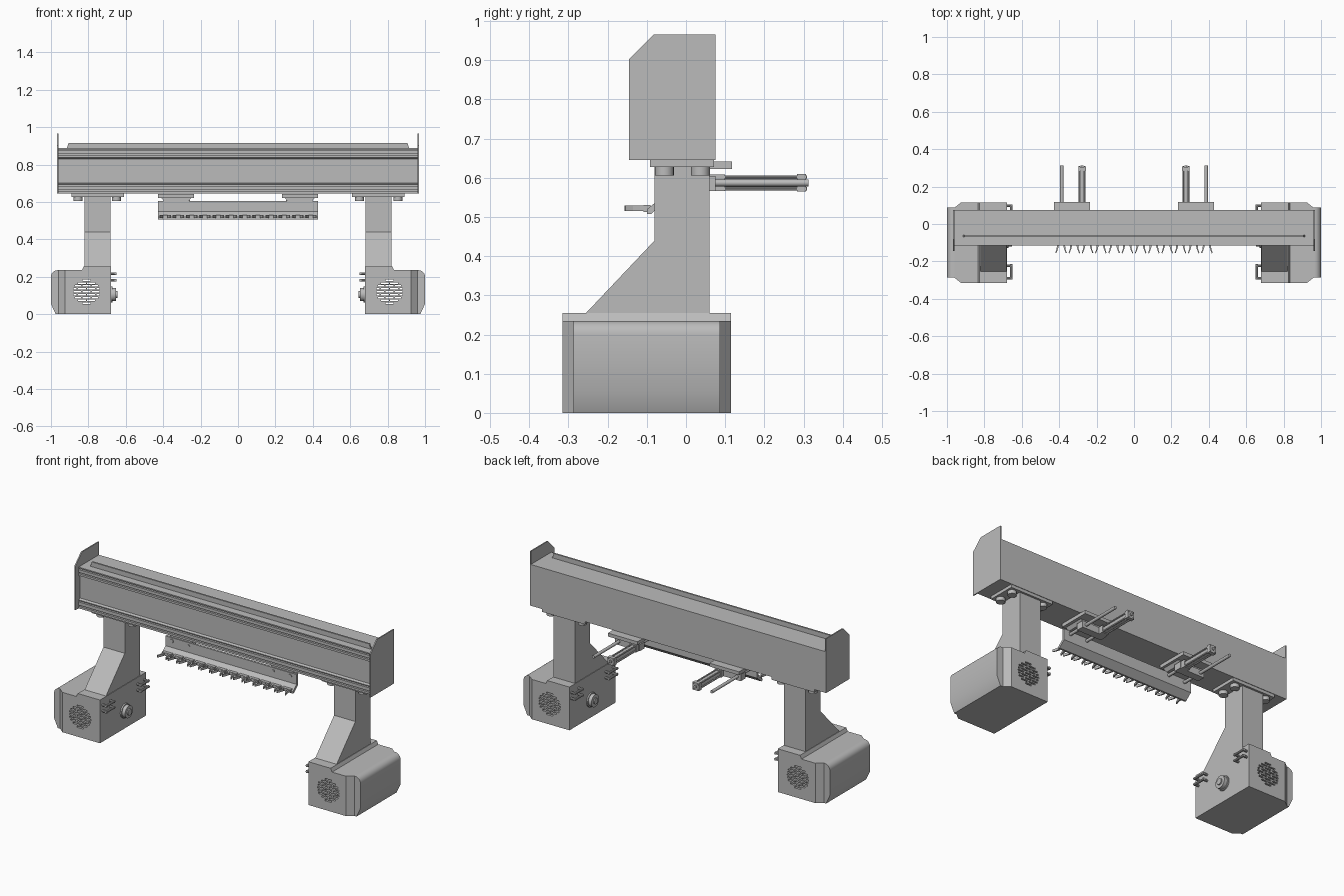
import bpy, bmesh, math
from mathutils import Matrix, Vector

cube = bpy.data.objects.get("Cube")
if cube:
    bpy.data.objects.remove(cube, do_unlink=True)

grey = bpy.data.materials.new("light_grey")
grey.use_nodes = True
grey.diffuse_color = (0.5, 0.5, 0.5, 1)
grey.node_tree.nodes["Principled BSDF"].inputs["Base Color"].default_value = (0.5, 0.5, 0.5, 1)


def finish(name, bm, smooth=False):
    bmesh.ops.recalc_face_normals(bm, faces=bm.faces[:])
    me = bpy.data.meshes.new(name)
    bm.to_mesh(me)
    bm.free()
    me.materials.append(grey)
    ob = bpy.data.objects.new(name, me)
    bpy.context.collection.objects.link(ob)
    if smooth:
        select(ob)
        bpy.ops.object.shade_smooth_by_angle(angle=math.radians(35))
    return ob


def select(ob):
    bpy.ops.object.select_all(action='DESELECT')
    ob.select_set(True)
    bpy.context.view_layer.objects.active = ob


def add_prism(bm, pts, axis, lo, hi):
    """Extrude a 2D outline along an axis; outline uses the other two axes in order."""
    def place(p, t):
        c = list(p)
        c.insert(axis, t)
        return bm.verts.new(c)
    a = [place(p, lo) for p in pts]
    b = [place(p, hi) for p in pts]
    bm.faces.new(a)
    bm.faces.new(b[::-1])
    for i in range(len(pts)):
        j = (i + 1) % len(pts)
        bm.faces.new((a[i], b[i], b[j], a[j]))


def prism(name, pts, axis, lo, hi, smooth=False):
    bm = bmesh.new()
    add_prism(bm, pts, axis, lo, hi)
    return finish(name, bm, smooth)


def add_box(bm, x0, x1, y0, y1, z0, z1):
    add_prism(bm, [(x0, y0), (x1, y0), (x1, y1), (x0, y1)], 2, z0, z1)


def box(name, *dims):
    bm = bmesh.new()
    add_box(bm, *dims)
    return finish(name, bm)


def add_rod(bm, p, q, r, n=16):
    p, q = Vector(p), Vector(q)
    rot = (q - p).to_track_quat('Z', 'Y').to_matrix().to_4x4()
    bmesh.ops.create_cone(bm, cap_ends=True, segments=n, radius1=r, radius2=r,
                          depth=(q - p).length, matrix=Matrix.Translation((p + q) / 2) @ rot)


def rods(name, items, n=16):
    bm = bmesh.new()
    for p, q, r in items:
        add_rod(bm, p, q, r, n)
    return finish(name, bm, True)


def cut(ob, cutter, op):
    mod = ob.modifiers.new("cut", 'BOOLEAN')
    mod.operation, mod.solver, mod.object = op, 'EXACT', cutter
    select(ob)
    bpy.ops.object.modifier_apply(modifier=mod.name)
    bpy.data.objects.remove(cutter, do_unlink=True)


# Long beam: front face carries an upper and a lower grooved rail
front = [(-.10, .645)]
for z in (.657, .683, .85, .874):
    front += [(-.115, z - .008), (-.115, z), (-.095, z), (-.095, z + .007), (-.115, z + .007)]
    if z == .683:
        front += [(-.115, .695), (-.10, .70), (-.10, .83), (-.115, .838)]
beam = [(.075, .645)] + [(-.115, .645)] + front[1:] + [(-.115, .888), (.075, .888)]
prism("beam", beam, 0, -.963, .963)
prism("beam_top_lip", [(-.915, .888), (.915, .888), (.905, .916), (-.905, .916)], 1, -.07, -.06)

end_outline = [(-.145, .645), (.075, .645), (.075, .965), (-.083, .965), (-.145, .903)]

for s, side in ((1, "left"), (-1, "right")):
    def X(a, b):
        return (min(s * a, s * b), max(s * a, s * b))

    # Beam end plate
    prism(side + "_end_plate", end_outline, 0, *X(.96, .967))

    # Housing: rounded front outline intersected with a chamfered plan
    arc = [(.965 + .035 * math.cos(t), .2 + .035 * math.sin(t))
           for t in (math.radians(15 * i) for i in range(7))]
    outline = [(.68, 0), (.975, 0), (1, .055)] + arc + [(.68, .235)]
    housing = prism(side + "_housing", [(s * x, z) for x, z in outline], 1, -.315, .115)
    plan = [(.6, -.315), (.925, -.315), (.96, -.287), (1.1, -.287),
            (1.1, .087), (.96, .087), (.925, .115), (.6, .115)]
    cut(housing, prism("plan_cutter", [(s * x, y) for x, y in plan], 2, -.1, .4), 'INTERSECT')

    # Staggered ventilation slots in a round patch
    bm = bmesh.new()
    for row in range(-4, 5):
        z = .12 + row * .0155
        for col in range(-2, 3):
            x = .81 + (col + .5 * (row % 2)) * .05
            half = math.sqrt(max(0, .07 ** 2 - (z - .12) ** 2))
            a, b = max(x - .021, .81 - half), min(x + .021, .81 + half)
            if b - a > .01:
                add_box(bm, *X(a, b), -.5, .5, z - .004, z + .004)
    cut(housing, finish("slot_cutter", bm), 'DIFFERENCE')
    select(housing)
    bpy.ops.object.shade_smooth_by_angle(angle=math.radians(25))

    prism(side + "_housing_top_plate", [(s * .68, .234), (s * .835, .234), (s * .825, .255), (s * .68, .255)],
          1, -.315, .115)

    # Column with a sloping front foot
    prism(side + "_column", [(-.255, .255), (.06, .255), (.06, .63), (-.08, .63), (-.08, .44)],
          0, *X(.683, .822))
    box(side + "_column_head", *X(.61, .89), -.092, .072, .627, .646)
    rods(side + "_head_bolts", [((s * x, y, .606), (s * x, y, .63), .024)
                                for x in (.65, .855) for y in (-.055, .037)], 20)

    # Round connector on the inner face
    rods(side + "_connector", [((s * .685, -.085, .105), (s * x, -.085, .105), r)
                               for x, r in ((.672, .042), (.662, .03), (.652, .036), (.645, .018))], 24)

    # Paired rail handles on the inner face
    parts = []
    for y0, y1 in ((-.297, -.215), (.025, .105)):
        for z in (.182, .217):
            parts.append(((s * .656, y0, z), (s * .656, y1, z), .007))
            parts += [((s * .685, y, z), (s * .65, y, z), .007) for y in (y0 + .007, y1 - .007)]
    rods(side + "_handles", parts, 10)

    # Actuator bracket under the beam
    box(side + "_actuator_plate", *X(.235, .428), -.07, .117, .622, .642)
    prism(side + "_actuator_block", [(s * .25, .622), (s * .41, .622), (s * .395, .603), (s * .265, .603)],
          1, -.06, .06)
    box(side + "_actuator_body", *X(.25, .41), .03, .075, .566, .605)

    # Pneumatic cylinder with square end cap and tie rods
    cyl = bmesh.new()
    add_box(cyl, *X(.256, .298), .06, .10, .566, .608)
    add_box(cyl, *X(.256, .298), .283, .306, .565, .609)
    add_rod(cyl, (s * .277, .08, .587), (s * .277, .3, .587), .017, 20)
    add_rod(cyl, (s * .277, -.05, .587), (s * .277, .1, .587), .009)
    add_rod(cyl, (s * .277, .3, .587), (s * .277, .313, .587), .008)
    for dx in (-.015, .015):
        for dz in (-.015, .015):
            add_rod(cyl, (s * .277 + dx, .08, .587 + dz), (s * .277 + dx, .309, .587 + dz), .004, 8)
    finish(side + "_cylinder", cyl, True)
    rods(side + "_guide_rod", [((s * .386, -.05, .587), (s * .386, .312, .587), .009)])
    rods(side + "_bar_screws", [((s * x, -.05, .587), (s * x, -.069, .587), r)
                                for x, r in ((.386, .011), (.277, .008))])

# Gripper bar: upright plate with a forward-slanting foot
prism("gripper_bar", [(-.065, .606), (-.052, .606), (-.052, .54), (-.09, .507), (-.1, .507),
                      (-.1, .519), (-.065, .548)], 0, -.428, .428)

# Row of two-fingered grippers with bowed fingers
bm = bmesh.new()
for i in range(12):
    cx = -.39 + i * .0709
    add_box(bm, cx - .029, cx + .029, -.108, -.09, .513, .53)
    for d in (-1, 1):
        inner = [(.018, -.10), (.012, -.117), (.017, -.135), (.026, -.157)]
        outer = [(.031, -.155), (.024, -.135), (.022, -.117), (.029, -.10)]
        add_prism(bm, [(cx + d * x, y) for x, y in inner + outer], 2, .515, .529)
finish("grippers", bm)
